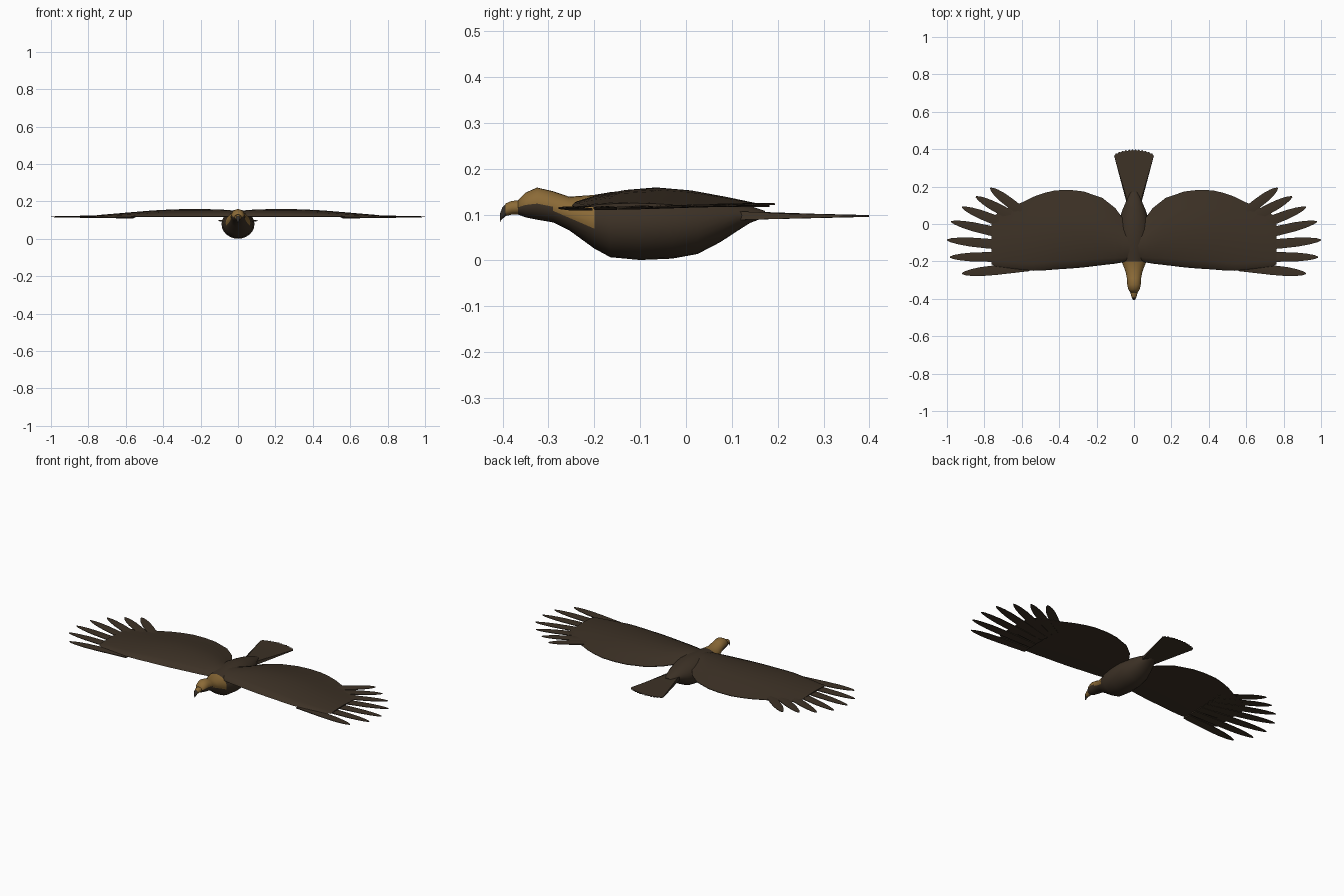
import bpy, bmesh, math
from mathutils import Vector

if "Cube" in bpy.data.objects:
    bpy.data.objects.remove(bpy.data.objects["Cube"])


def material(name, rgb):
    m = bpy.data.materials.new(name)
    m.diffuse_color = (*rgb, 1)
    m.use_nodes = True
    m.node_tree.nodes["Principled BSDF"].inputs["Base Color"].default_value = m.diffuse_color
    return m


BROWN = material("dark brown plumage", (0.046, 0.031, 0.019))
GOLD = material("golden nape", (0.26, 0.145, 0.038))
HORN = material("dark horn", (0.035, 0.028, 0.022))


def finish(name, bm, mats, angle=40, mirror=False):
    bmesh.ops.recalc_face_normals(bm, faces=bm.faces[:])
    me = bpy.data.meshes.new(name)
    bm.to_mesh(me)
    bm.free()
    for m in mats:
        me.materials.append(m)
    ob = bpy.data.objects.new(name, me)
    bpy.context.collection.objects.link(ob)
    if mirror:
        ob.modifiers.new("mirror", 'MIRROR')
    bpy.ops.object.select_all(action='DESELECT')
    bpy.context.view_layer.objects.active = ob
    ob.select_set(True)
    bpy.ops.object.shade_smooth_by_angle(angle=math.radians(angle))
    return ob


def loft(bm, rings):
    """Skin a list of closed point rings and cap both ends."""
    loops = [[bm.verts.new(p) for p in r] for r in rings]
    n = len(loops[0])
    for a, b in zip(loops, loops[1:]):
        for i in range(n):
            j = (i + 1) % n
            bm.faces.new((a[i], a[j], b[j], b[i]))
    bm.faces.new(loops[0])
    bm.faces.new(loops[-1])


def oval(y, bottom, top, half, n=24):
    c, h = (bottom + top) / 2, (top - bottom) / 2
    return [(half * math.cos(2 * math.pi * i / n), y,
             c + h * math.sin(2 * math.pi * i / n)) for i in range(n)]


# Body with neck and head: y, bottom, top, half width
body = [(-.366, .100, .132, .020), (-.350, .094, .148, .030), (-.325, .089, .159, .036),
        (-.290, .083, .151, .038), (-.255, .066, .139, .045), (-.200, .026, .143, .066),
        (-.165, .007, .149, .079), (-.100, .001, .155, .088), (-.030, .004, .156, .088),
        (.025, .014, .148, .078), (.075, .040, .138, .062), (.110, .063, .129, .047),
        (.140, .082, .119, .034), (.172, .094, .108, .018)]
bm = bmesh.new()
loft(bm, [oval(*s) for s in body])
for f in bm.faces:
    c = f.calc_center_median()
    mid = sum(v.co.z for v in f.verts) / len(f.verts)
    near = min(body, key=lambda s: abs(s[0] - c.y))
    if c.y < -.2 and mid > (near[1] + near[2]) / 2:
        f.material_index = 1
finish("body", bm, [BROWN, GOLD], 60)

# Cere and hooked beak
bm = bmesh.new()
loft(bm, [oval(-.360, .101, .131, .020, 12), oval(-.380, .100, .130, .016, 12),
          oval(-.394, .097, .124, .012, 12)])
finish("cere", bm, [GOLD], 60)
bm = bmesh.new()
loft(bm, [oval(-.393, .097, .124, .012, 12), oval(-.401, .090, .115, .008, 12),
          oval(-.406, .085, .101, .004, 12), oval(-.405, .083, .088, .001, 12)])
finish("beak_tip", bm, [HORN], 60)

# Wing panels: x, front y, back y, base z, thickness
wing = [(.02, -.195, .000, .117, .034), (.06, -.205, .030, .117, .038),
        (.10, -.212, .085, .117, .040), (.17, -.220, .140, .117, .042),
        (.27, -.232, .174, .117, .042), (.34, -.238, .182, .117, .041),
        (.42, -.243, .180, .117, .037), (.48, -.248, .166, .117, .033),
        (.54, -.250, .145, .117, .028), (.60, -.244, .115, .117, .023),
        (.68, -.234, .085, .117, .016), (.74, -.226, .050, .117, .011),
        (.762, -.215, .030, .117, .008)]
section = [(0, .05), (.02, .35), (.10, .62), (.25, .88), (.42, 1), (.60, .85),
           (.78, .52), (.92, .22), (1, .08), (1, 0), (.7, 0), (.35, 0), (.05, 0)]
bm = bmesh.new()
loft(bm, [[(x, f + (b - f) * u, z + t * v) for u, v in section]
          for x, f, b, z, t in wing])
finish("wings", bm, [BROWN], 40, mirror=True)

# Fingered flight feathers: base point, tip point
feathers = [((.56, -.228), (.92, -.265)), ((.56, -.175), (.985, -.177)),
            ((.56, -.125), (1.0, -.085)), ((.56, -.085), (.978, .013)),
            ((.56, -.050), (.92, .090)), ((.56, -.005), (.845, .146)),
            ((.56, .035), (.768, .192))]
outline = [(0, .024), (.5, .026), (.72, .024), (.86, .018), (.95, .011), (1, .003)]
bm = bmesh.new()
for k, (a, b) in enumerate(feathers):
    a, b = Vector(a), Vector(b)
    side = Vector((a.y - b.y, b.x - a.x)).normalized()
    rings = []
    for t, w in outline:
        p = a.lerp(b, t)
        z = .109 + .0012 * k + .005 * t
        h = .008 - .004 * t
        l, r = p + side * w, p - side * w
        rings.append([(l.x, l.y, z), (r.x, r.y, z), (r.x, r.y, z + h * .6),
                      (p.x, p.y, z + h), (l.x, l.y, z + h * .6)])
    loft(bm, rings)
finish("flight_feathers", bm, [BROWN], 30, mirror=True)

# Fanned tail with a scalloped end, thinning toward the tips
bm = bmesh.new()
n = 24
rings = []
for i in range(n + 1):
    s = 2 * i / n - 1
    end = .357 + .042 * math.sqrt(1 - .9 * s * s) - (.007 if i % 2 == 0 else 0)
    inner, outer = (.036 * s, .10), (.106 * s, end)
    rings.append([(*inner, .088), (*outer, .095), (*outer, .099),
                  (.043 * s, .15, .105), (*inner, .108)])
loft(bm, rings)
finish("tail", bm, [BROWN], 30)
